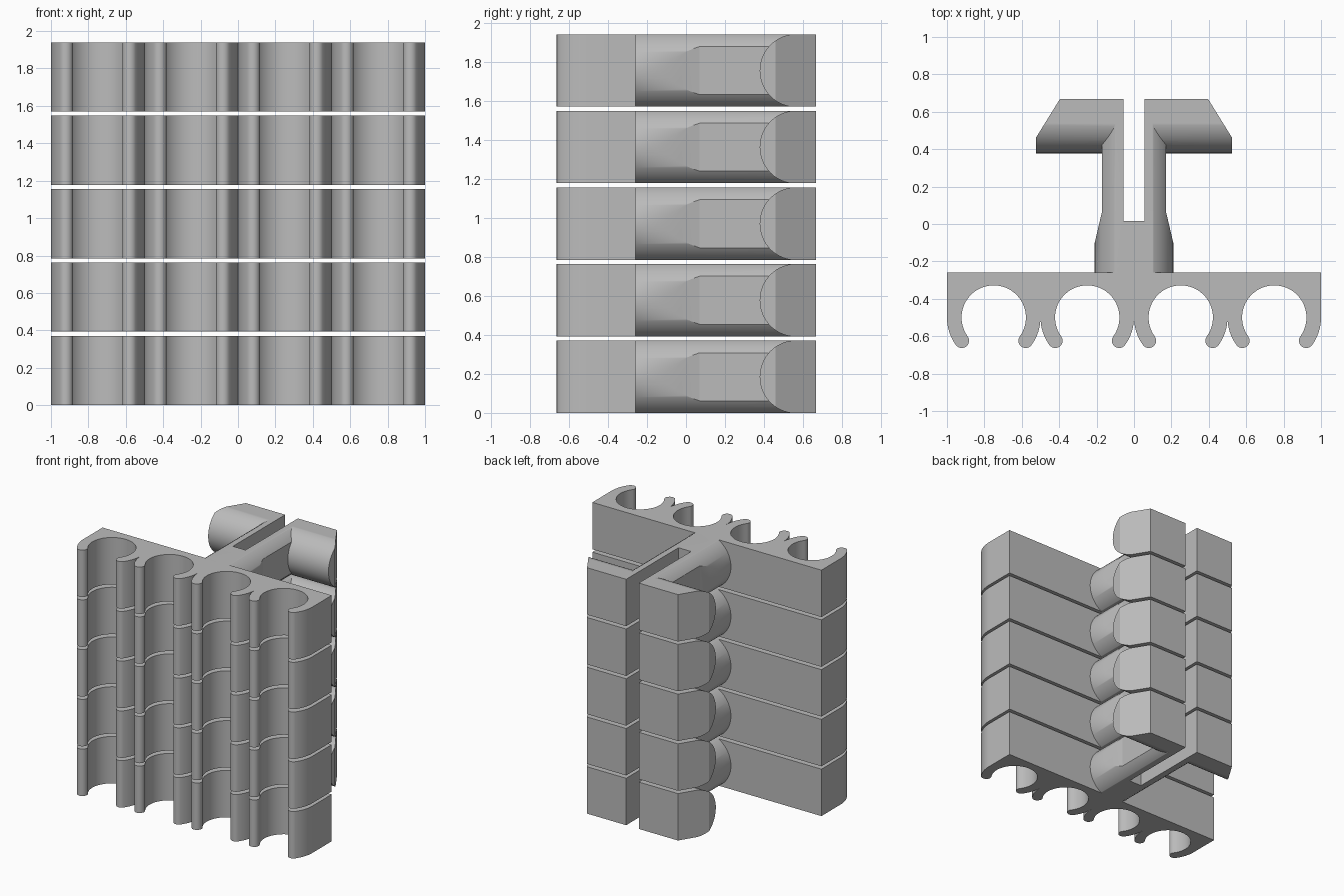
import bpy
import bmesh
from math import radians, cos, sin, sqrt
from mathutils import Vector, Matrix

UNITS, PITCH, HEIGHT = 5, 0.3925, 0.37
MID = HEIGHT / 2

cube = bpy.data.objects.get("Cube")
if cube:
    bpy.data.objects.remove(cube, do_unlink=True)

grey = bpy.data.materials.new("matte grey")
grey.use_nodes = True
colour = (0.5, 0.5, 0.5, 1)
grey.diffuse_color = colour
grey.node_tree.nodes["Principled BSDF"].inputs["Base Color"].default_value = colour


def arc(cx, cy, r, start, end, steps):
    """Points on a circular arc, angles in degrees."""
    angles = [radians(start + (end - start) * i / steps) for i in range(steps + 1)]
    return [(cx + r * cos(a), cy + r * sin(a)) for a in angles]


def prism(name, outline, depth, matrix=Matrix(), cuts=()):
    """Extrude an outline along local z, place it, then trim it by planes."""
    bm = bmesh.new()
    face = bm.faces.new([bm.verts.new((x, y, 0)) for x, y in outline])
    top = bmesh.ops.extrude_face_region(bm, geom=[face])["geom"]
    bmesh.ops.translate(bm, vec=(0, 0, depth),
                        verts=[v for v in top if isinstance(v, bmesh.types.BMVert)])
    bm.transform(matrix)
    for point, normal in cuts:
        cut = bmesh.ops.bisect_plane(bm, geom=bm.verts[:] + bm.edges[:] + bm.faces[:],
                                     plane_co=point, plane_no=normal, clear_outer=True)
        rim = [e for e in cut["geom_cut"] if isinstance(e, bmesh.types.BMEdge)]
        bmesh.ops.holes_fill(bm, edges=rim, sides=0)
    bmesh.ops.remove_doubles(bm, verts=bm.verts[:], dist=1e-5)
    bmesh.ops.recalc_face_normals(bm, faces=bm.faces[:])
    mesh = bpy.data.meshes.new(name)
    bm.to_mesh(mesh)
    bm.free()
    mesh.materials.append(grey)
    obj = bpy.data.objects.new(name, mesh)
    bpy.context.collection.objects.link(obj)
    return obj


def combine(target, other, operation):
    """Apply a boolean and discard the helper object."""
    mod = target.modifiers.new("combine", 'BOOLEAN')
    mod.operation, mod.solver, mod.object = operation, 'EXACT', other
    bpy.context.view_layer.objects.active = target
    bpy.ops.object.modifier_apply(modifier=mod.name)
    bpy.data.objects.remove(other, do_unlink=True)


# Plate with four open round sockets along its front
BORE, OUTER, OPEN = 0.172, 0.25, 36
lip, tip = (OUTER - BORE) / 2, (OUTER + BORE) / 2
outline = [(-1, -0.26)]
for cx in (-0.75, -0.25, 0.25, 0.75):
    left = arc(cx, -0.5, tip, 180 + OPEN, 180 + OPEN, 1)[0]
    right = arc(cx, -0.5, tip, -OPEN, -OPEN, 1)[0]
    outline += arc(cx, -0.5, OUTER, 180, 180 + OPEN, 8)
    outline += arc(*left, lip, 180 + OPEN, 360 + OPEN, 12)[1:-1]
    outline += arc(cx, -0.5, BORE, 180 + OPEN, -OPEN, 48)
    outline += arc(*right, lip, 180 - OPEN, 360 - OPEN, 12)[1:-1]
    outline += arc(cx, -0.5, OUTER, -OPEN, 0, 8)[:-1]
outline += [(1, -0.5), (1, -0.26)]
clip = prism("clip_1", outline, HEIGHT)

# Round stem, flat above and below, with tapering flats on both sides
caps = [((0, 0, HEIGHT), (0, 0, 1)), ((0, 0, 0), (0, 0, -1))]
flats = []
for s in (-1, 1):
    flats += [((s * 0.17, 0, 0), (s, 0, 0)),
              ((s * 0.17, 0.07, 0), (s * 0.17, 0.04, 0))]
along_y = Matrix.Translation((0, 0.6, MID)) @ Matrix.Rotation(radians(90), 4, 'X')
# The straight flats only act behind the taper, so the stem is made in two lengths
stem = prism("stem", arc(0, 0, 0.21, 0, 357, 119), 0.53, along_y, caps + flats[::2])
base_y = Matrix.Translation((0, 0.07, MID)) @ Matrix.Rotation(radians(90), 4, 'X')
stem_base = prism("stem_base", arc(0, 0, 0.21, 0, 357, 119), 0.35, base_y, caps + flats[1::2])

# Cross head with a rounded front and bevelled rear corners
nose = arc(0.565, MID, 0.187, 90, 270, 48)
along_x = Matrix(((0, 0, 1, -0.525), (1, 0, 0, 0), (0, 1, 0, 0), (0, 0, 0, 1)))
bevels = [((s * 0.525, 0.46, 0), (s * 0.21, 0.13, 0)) for s in (-1, 1)]
head = prism("head", [(0.667, MID + 0.187)] + nose + [(0.667, MID - 0.187)],
             1.05, along_x, caps + bevels)

# Slot that splits the stem and head into two prongs
slot = prism("slot", [(-0.055, 0.015), (0.055, 0.015), (0.055, 0.8), (-0.055, 0.8)],
             1, Matrix.Translation((0, 0, -0.3)))
slot.hide_render = True

for part in (stem_base, stem, head):
    combine(clip, part, 'UNION')
combine(clip, slot, 'DIFFERENCE')

# Smooth the round faces and keep the corners crisp
bpy.ops.object.select_all(action='DESELECT')
clip.select_set(True)
bpy.context.view_layer.objects.active = clip
bpy.ops.object.shade_smooth_by_angle(angle=radians(30))
weighted = clip.modifiers.new("even shading", 'WEIGHTED_NORMAL')
weighted.keep_sharp = True

# Stack of identical clips
for i in range(1, UNITS):
    copy = clip.copy()
    copy.name = f"clip_{i + 1}"
    copy.location.z = i * PITCH
    bpy.context.collection.objects.link(copy)
